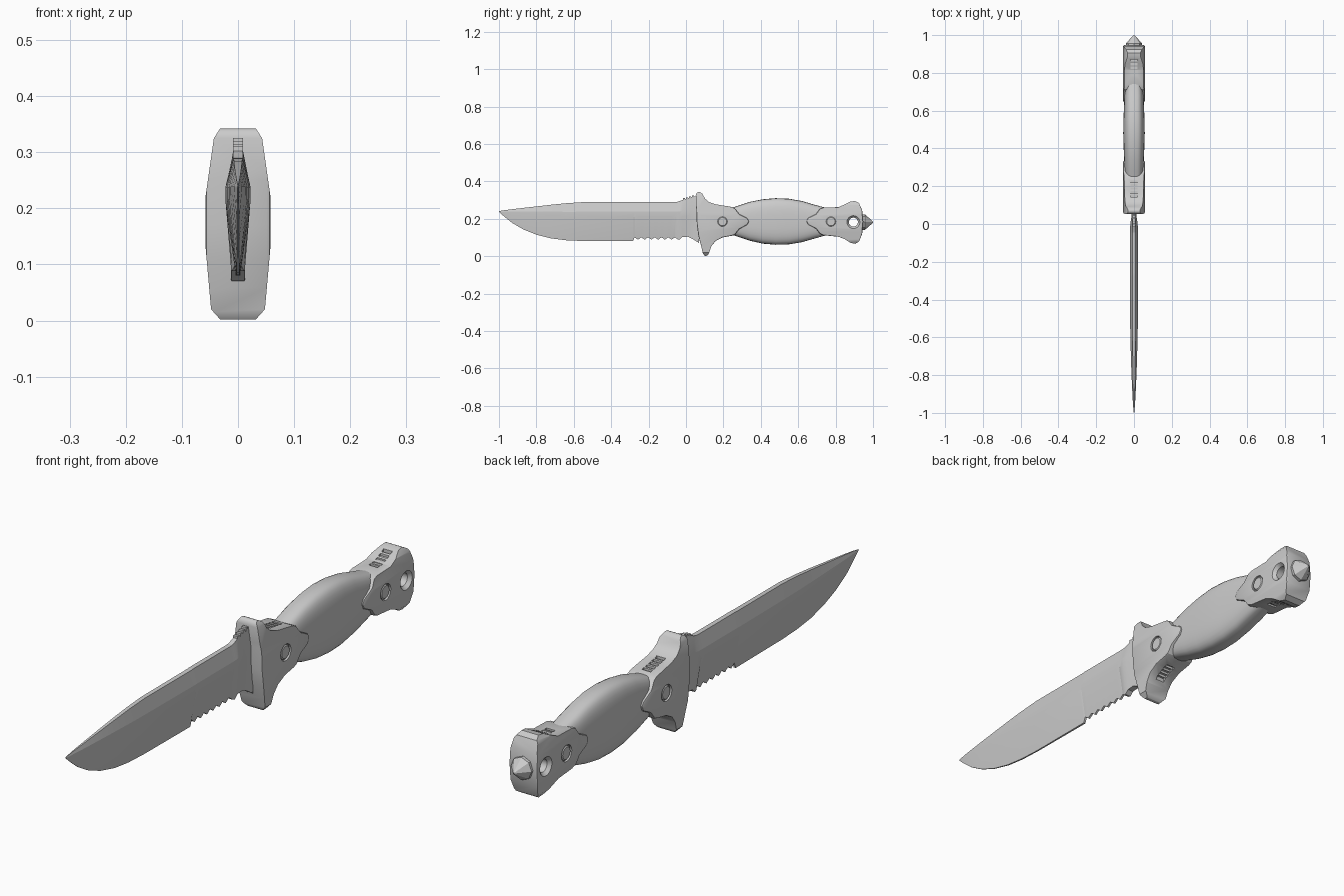
import bpy, bmesh
from math import sin, cos, pi, copysign, radians
from mathutils import Vector

if "Cube" in bpy.data.objects:
    bpy.data.objects.remove(bpy.data.objects["Cube"])

steel = bpy.data.materials.new("plain_grey")
steel.use_nodes = True
GREY = (0.6, 0.6, 0.6, 1)
steel.diffuse_color = GREY
steel.node_tree.nodes["Principled BSDF"].inputs["Base Color"].default_value = GREY


def loft(name, rings):
    """Skin a list of equal-length point rings and cap both ends."""
    bm = bmesh.new()
    vs = [[bm.verts.new(p) for p in ring] for ring in rings]
    n = len(vs[0])
    for a, b in zip(vs, vs[1:]):
        for i in range(n):
            j = (i + 1) % n
            bm.faces.new((a[i], a[j], b[j], b[i]))
    bm.faces.new(vs[0])
    bm.faces.new(vs[-1])
    bmesh.ops.recalc_face_normals(bm, faces=bm.faces)
    mesh = bpy.data.meshes.new(name)
    bm.to_mesh(mesh)
    bm.free()
    mesh.materials.append(steel)
    ob = bpy.data.objects.new(name, mesh)
    bpy.context.collection.objects.link(ob)
    return ob


def lathe(name, axis, centre, profile, sides):
    """Rings of (position, radius) around the x or y axis."""
    rings = []
    for pos, r in profile:
        ring = []
        for i in range(sides):
            a = 2 * pi * i / sides
            u, v = r * cos(a), r * sin(a)
            p = (pos, u, v) if axis == "x" else (u, pos, v)
            ring.append(Vector(p) + Vector(centre))
        rings.append(ring)
    return loft(name, rings)


def modify(ob, kind, **settings):
    mod = ob.modifiers.new(kind.title(), kind)
    for key, value in settings.items():
        setattr(mod, key, value)


def cut(ob, cutter, operation="DIFFERENCE"):
    cutter.hide_render = True
    modify(ob, "BOOLEAN", object=cutter, operation=operation, solver="EXACT")
    return cutter


def finish(ob, angle=30):
    """Bake modifiers and smooth all but the hard edges."""
    bpy.ops.object.select_all(action="DESELECT")
    ob.select_set(True)
    bpy.context.view_layer.objects.active = ob
    bpy.ops.object.convert(target="MESH")
    bpy.ops.object.shade_smooth_by_angle(angle=radians(angle))


def fitting(name, outline, silhouette, pin_y, notches, holes=()):
    """Chamfered plate trimmed to an end silhouette, with pin seats and thumb notches."""
    ob = loft(name, [[(x, y, z) for y, z in outline] for x in (-0.058, 0.058)])
    modify(ob, "BEVEL", width=0.009, segments=2, limit_method="ANGLE", angle_limit=radians(50))
    section = silhouette + [(-x, z) for x, z in reversed(silhouette)]
    cutters = [cut(ob, loft("trim", [[(x, y, z) for x, z in section] for y in (0, 1)]), "INTERSECT")]
    for y0, z0, y1, z1 in notches:
        for i in range(5):
            t = i / 4
            y, z = y0 + t * (y1 - y0), z0 + t * (z1 - z0)
            box = [[(x, y + dy, z + dz) for x, dz in
                    ((-0.018, -0.008), (0.018, -0.008), (0.018, 0.008), (-0.018, 0.008))]
                   for dy in (-0.006, 0.006)]
            cutters.append(cut(ob, loft("notch", box)))
    for s in (-1, 1):
        cutters.append(cut(ob, lathe("seat", "x", (0, pin_y, 0.185),
                                     [(s * 0.05, 0.030), (s * 0.08, 0.030)], 32)))
    cutters += [cut(ob, h) for h in holes]
    finish(ob)
    for c in cutters:
        bpy.data.objects.remove(c)
    # Pin buttons sitting in the seats
    for s, side in ((-1, "right"), (1, "left")):
        pin = lathe(name + "_pin_" + side, "x", (0, pin_y, 0.185),
                    [(s * 0.045, 0.026), (s * 0.054, 0.026), (s * 0.057, 0.022)], 32)
        finish(pin)


# Blade: stations of y, edge z, spine z, ridge half width, edge half width
stations = [(-1, 0.237, 0.241, 0.001, 0.0005), (-0.97, 0.21, 0.246, 0.004, 0.001),
            (-0.93, 0.178, 0.251, 0.007, 0.002), (-0.87, 0.143, 0.258, 0.010, 0.002),
            (-0.8, 0.115, 0.266, 0.013, 0.002), (-0.72, 0.095, 0.275, 0.016, 0.003),
            (-0.64, 0.085, 0.283, 0.018, 0.003), (-0.55, 0.081, 0.289, 0.020, 0.003),
            (-0.283, 0.08, 0.289, 0.022, 0.004)]
for i in range(13):
    stations.append((-0.275 + i * 0.018, 0.101 if i % 2 == 0 else 0.088, 0.29, 0.022, 0.004))
stations += [(-0.045, 0.09, 0.291, 0.022, 0.010), (-0.035, 0.088, 0.294, 0.022, 0.012),
             (-0.02, 0.102, 0.30, 0.021, 0.012), (0.01, 0.104, 0.311, 0.018, 0.012),
             (0.035, 0.092, 0.318, 0.014, 0.012), (0.07, 0.07, 0.322, 0.014, 0.012)]
rings = []
for y, lo, hi, w, e in stations:
    ridge = 0.237 - 0.027 * min(1, (y + 1) / 0.4)
    upper = ridge + 0.35 * (hi - ridge)
    half = [(e, lo), (w, ridge), (w, upper), (w * 0.4, hi)]
    rings.append([(x, y, z) for x, z in half] + [(-x, y, z) for x, z in reversed(half)])
blade = loft("blade", rings)
finish(blade, 12)

# Thumb ridges on the spine next to the guard
for i in range(4):
    y = -0.01 + i * 0.016
    z = 0.306 + i * 0.005
    ridge = loft("spine_ridge", [[(x, y + dy, z + dz) for dy, dz in
                                  ((-0.005, -0.01), (0.005, -0.01), (0.005, 0.004), (-0.005, 0.004))]
                                 for x in (-0.009, 0.009)])

# Grip: swelling rounded section between the two fittings
grip_stations = [(0.235, 0.118, 0.255, 0.046), (0.28, 0.103, 0.27, 0.049), (0.34, 0.083, 0.29, 0.052),
                 (0.41, 0.067, 0.304, 0.055), (0.48, 0.061, 0.31, 0.057), (0.55, 0.063, 0.307, 0.056),
                 (0.62, 0.075, 0.295, 0.053), (0.68, 0.092, 0.277, 0.051), (0.75, 0.112, 0.258, 0.046)]
rings = []
for y, lo, hi, w in grip_stations:
    ring = []
    for i in range(32):
        a = 2 * pi * i / 32
        c, s = cos(a), sin(a)
        ring.append((w * copysign(abs(c) ** 0.6, c), y,
                     (lo + hi) / 2 + (hi - lo) / 2 * copysign(abs(s) ** 0.75, s)))
    rings.append(ring)
finish(loft("grip", rings), 40)

# Guard and front bolster
guard_outline = [(0.052, 0.325), (0.058, 0.34), (0.072, 0.344), (0.088, 0.333), (0.102, 0.307),
                 (0.122, 0.29), (0.155, 0.278), (0.245, 0.263), (0.262, 0.255), (0.285, 0.225),
                 (0.327, 0.203), (0.338, 0.187), (0.327, 0.167), (0.285, 0.145), (0.262, 0.115),
                 (0.245, 0.109), (0.195, 0.1), (0.157, 0.08), (0.135, 0.052), (0.122, 0.014),
                 (0.113, 0.001), (0.1, 0.002), (0.09, 0.015), (0.08, 0.058), (0.066, 0.11),
                 (0.058, 0.17), (0.055, 0.25)]
guard_shape = [(0.03, 0), (0.048, 0.02), (0.0595, 0.15), (0.0595, 0.21), (0.043, 0.325), (0.03, 0.345)]
fitting("guard", guard_outline, guard_shape, 0.195,
        [(0.15, 0.28, 0.225, 0.267), (0.153, 0.077, 0.205, 0.102)])

# Pommel with a countersunk lanyard hole
pommel_outline = [(0.642, 0.187), (0.652, 0.205), (0.695, 0.226), (0.715, 0.253), (0.735, 0.26),
                  (0.815, 0.262), (0.85, 0.277), (0.88, 0.292), (0.905, 0.295), (0.925, 0.284),
                  (0.942, 0.245), (0.948, 0.185), (0.942, 0.12), (0.925, 0.078), (0.905, 0.066),
                  (0.88, 0.071), (0.85, 0.09), (0.815, 0.104), (0.735, 0.112), (0.715, 0.12),
                  (0.695, 0.147), (0.652, 0.168)]
pommel_shape = [(0.03, 0.06), (0.048, 0.085), (0.0575, 0.14), (0.0575, 0.22), (0.048, 0.275), (0.03, 0.3)]
hole = lathe("hole", "x", (0, 0.895, 0.182),
             [(-0.09, 0.062), (-0.045, 0.024), (0.045, 0.024), (0.09, 0.062)], 32)
fitting("pommel", pommel_outline, pommel_shape, 0.775,
        [(0.79, 0.262, 0.865, 0.283), (0.79, 0.106, 0.865, 0.082)], [hole])

# Faceted striking point
lathe("pommel_spike", "y", (0, 0, 0.182),
      [(0.925, 0.03), (0.935, 0.042), (0.956, 0.042), (0.997, 0.006), (1, 0.002)], 8)
